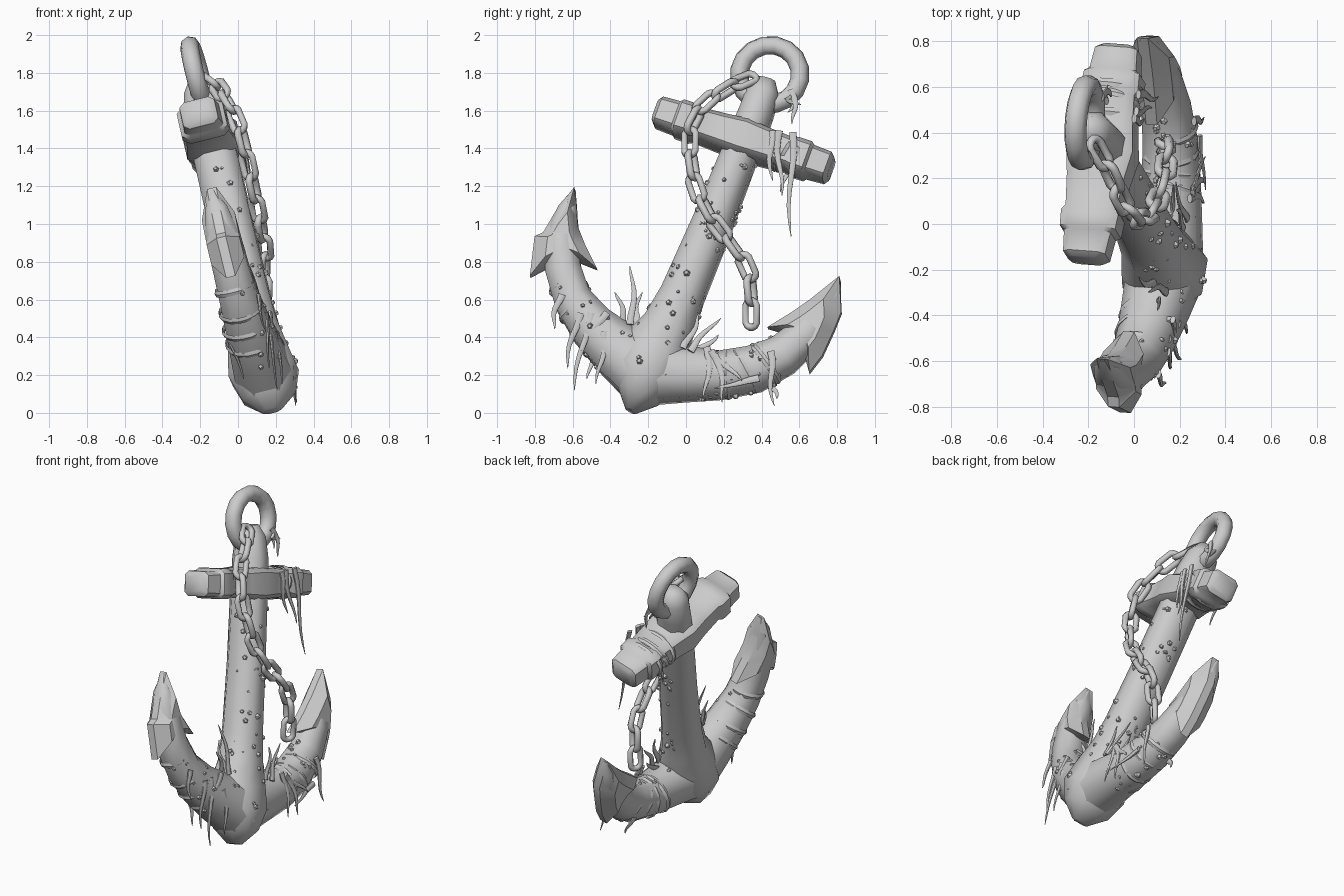
import bpy, bmesh, math, random
from mathutils import Vector, Matrix

if "Cube" in bpy.data.objects:
    bpy.data.objects.remove(bpy.data.objects["Cube"])

random.seed(4)
N = Vector((1, -0.074, 0.253)).normalized()   # normal of the leaning anchor plane


def P(y, z, w=0.0):
    return Vector((0.205 + 0.074 * y - 0.253 * z, y, z)) + N * w


def finish(name, bm, angle=35):
    bmesh.ops.recalc_face_normals(bm, faces=bm.faces)
    me = bpy.data.meshes.new(name)
    bm.to_mesh(me)
    bm.free()
    ob = bpy.data.objects.new(name, me)
    bpy.context.collection.objects.link(ob)
    bpy.ops.object.select_all(action='DESELECT')
    ob.select_set(True)
    bpy.context.view_layer.objects.active = ob
    bpy.ops.object.shade_smooth_by_angle(angle=math.radians(angle))
    return ob


def bridge(bm, rings, closed=False):
    n = len(rings[0])
    for i in range(len(rings) - (0 if closed else 1)):
        a, b = rings[i], rings[(i + 1) % len(rings)]
        for k in range(n):
            bm.faces.new((a[k], a[(k + 1) % n], b[(k + 1) % n], b[k]))
    if not closed:
        bm.faces.new(rings[0])
        bm.faces.new(rings[-1])


def sweep(bm, stations, c=0.45):
    """Stations (y, z, w, half width in plane, half thickness); chamfered box section."""
    pts = [P(*s[:3]) for s in stations]
    sec = [(1, -c), (1, c), (c, 1), (-c, 1), (-1, c), (-1, -c), (-c, -1), (c, -1)]
    rings = []
    for i, s in enumerate(stations):
        t = (pts[min(i + 1, len(pts) - 1)] - pts[max(i - 1, 0)]).normalized()
        side = N.cross(t).normalized()
        out = t.cross(side)
        rings.append([bm.verts.new(pts[i] + side * u * s[3] + out * v * s[4]) for u, v in sec])
    bridge(bm, rings)


def loop(bm, M, R, r, flat=1.0, stretch=0.0, seg=14, sides=6):
    """Torus in local xy, optionally stretched along x into a chain link."""
    rings = []
    for i in range(seg):
        a = 2 * math.pi * (i + .5) / seg
        ring = []
        for j in range(sides):
            b = 2 * math.pi * j / sides
            d = R + r * math.cos(b)
            x = d * math.cos(a) + math.copysign(stretch, math.cos(a))
            ring.append(bm.verts.new(M @ Vector((x, d * math.sin(a), r * flat * math.sin(b)))))
        rings.append(ring)
    bridge(bm, rings, True)


def frame(o, x, y, z):
    M = Matrix((x, y, z)).transposed().to_4x4()
    M.translation = o
    return M


# shank with pointed crown
shank = [(-.295, .012, 0, .03, .05), (-.255, .09, 0, .11, .14), (-.215, .21, 0, .18, .18),
         (-.16, .33, 0, .18, .155), (-.09, .46, 0, .135, .13), (-.02, .62, 0, .115, .12), (.14, 1.0, 0, .105, .115),
         (.29, 1.38, 0, .095, .115), (.37, 1.58, 0, .09, .11), (.41, 1.7, 0, .085, .09), (.43, 1.765, 0, .045, .05)]
bm = bmesh.new()
sweep(bm, shank)
finish("shank_and_crown", bm, 60)

# curved arms; the back one bends slightly out of the plane
arms = {
    "front": [(-.2, .2, 0, .17, .16), (-.36, .33, 0, .145, .14), (-.5, .46, 0, .12, .12), (-.6, .6, 0, .1, .105),
              (-.65, .76, 0, .095, .095), (-.66, .93, 0, .085, .09), (-.625, 1.08, 0, .05, .06), (-.592, 1.18, 0, .008, .01)],
    "back": [(-.2, .21, 0, .16, .155), (0, .205, 0, .14, .135), (.18, .2, -.005, .122, .12), (.36, .235, -.015, .12, .11),
             (.51, .31, -.025, .105, .1), (.63, .42, -.037, .095, .09), (.73, .55, -.05, .07, .075),
             (.78, .64, -.055, .04, .05), (.807, .72, -.06, .008, .01)]}
for k, st in arms.items():
    bm = bmesh.new()
    sweep(bm, st)
    finish(k + "_arm", bm, 60)

# barbed flukes
flukes = {
    "front": (0, [(-.59, 1.19), (-.57, .98), (-.53, .88), (-.47, .76), (-.57, .8), (-.65, .77), (-.73, .77),
                  (-.825, .72), (-.8, .93), (-.755, .95), (-.69, 1.06)]),
    "back": (-.045, [(.81, .73), (.66, .61), (.56, .54), (.43, .46), (.53, .43), (.58, .38), (.62, .33), (.65, .22),
                     (.72, .31), (.78, .44), (.82, .54)])}
for k, (bend, out) in flukes.items():
    bm = bmesh.new()
    cy = sum(p[0] for p in out) / len(out)
    cz = sum(p[1] for p in out) / len(out)
    rings = [[bm.verts.new(P(cy + (y - cy) * s, cz + (z - cz) * s, w + bend)) for y, z in out]
             for s, w in ((.5, -.09), (1, -.025), (1, .025), (.5, .09))]
    bridge(bm, rings)
    finish(k + "_fluke", bm)

# cross stock with stepped end collars, swelling around the shank
bm = bmesh.new()
prof = [(0, .055, .07), (.02, .076, .095), (.12, .08, .105), (.135, .092, .125), (.21, .092, .13),
        (.235, .082, .115), (.38, .09, .13), (.5, .1, .15)]
prof += [(1 - t, a, b) for t, a, b in prof[-2::-1]]
sweep(bm, [(-.16 + .93 * t, 1.595 - .305 * t, 0, a, b) for t, a, b in prof], .7)
finish("stock", bm, 40)

# top ring
up = (P(0, 1) - P(0, 0)).normalized()
bm = bmesh.new()
loop(bm, frame(P(.443, 1.79), N.cross(up), up, N), .162, .05, seg=16, sides=8)
finish("top_ring", bm, 60)

# chain: links laid evenly along a draped path, alternating a quarter turn
path = [Vector(p) for p in ((-.18, .36, 1.78), (-.11, .24, 1.73), (-.05, .1, 1.64), (.005, .025, 1.52), (.035, .02, 1.4),
                            (.08, .05, 1.2), (.11, .12, 1.05), (.14, .25, .88), (.14, .33, .76), (.135, .345, .62),
                            (.13, .345, .46))]
lens = [0]
for a, b in zip(path, path[1:]):
    lens.append(lens[-1] + (b - a).length)


def along(d):
    for i in range(len(path) - 1):
        if d <= lens[i + 1] or i == len(path) - 2:
            return path[i].lerp(path[i + 1], (d - lens[i]) / (lens[i + 1] - lens[i]))


bm = bmesh.new()
links = 13
step = lens[-1] / links
for i in range(links):
    o = along((i + .5) * step)
    t = (along((i + .9) * step) - along((i + .1) * step)).normalized()
    s = N.cross(t).normalized()
    q = Matrix.Rotation(math.radians(25 + 90 * (i % 2)), 3, t)
    loop(bm, frame(o, t, q @ s, q @ t.cross(s)), .035, .0195, stretch=.036, seg=12)
finish("chain", bm, 65)

# weed bands wrapped round arms and stock: (y, z, tangent y, tangent z, half width, half thickness)
bm = bmesh.new()
bands = [(-.43, .39, -.7, .65, .135, .13), (-.5, .46, -.7, .7, .125, .125), (-.57, .55, -.6, .8, .112, .115),
         (-.62, .66, -.4, .9, .102, .105), (.13, .2, 1, 0, .135, .13), (.22, .205, 1, .1, .128, .122),
         (.31, .225, 1, .2, .126, .118), (.42, .26, .9, .4, .12, .115), (.48, 1.385, .95, -.31, .1, .142),
         (.53, 1.37, .95, -.31, .1, .136), (.59, 1.35, .95, -.31, .1, .142)]
for y, z, ty, tz, a, b in bands:
    t = (P(ty, tz) - P(0, 0)).normalized()
    t = Matrix.Rotation(random.uniform(-.35, .35), 3, N) @ t
    loop(bm, frame(P(y, z, -.01), N.cross(t) * a, N * b, t), 1.0, .06, flat=.3, seg=16, sides=4)
finish("weed_bands", bm)

# loose weed strands: start (y, z, w), end (y, z, w)
strands = [((-.66, .6, .1), (-.7, .42, .1)), ((-.56, .5, .11), (-.63, .22, .07)), ((-.5, .5, .11), (-.59, .1, .08)),
           ((-.42, .5, .12), (-.56, .3, .11)), ((-.42, .4, .13), (-.46, .13, .1)), ((-.5, .42, -.11), (-.52, .2, -.09)),
           ((-.28, .45, .08), (-.28, .76, .07)), ((-.32, .45, .05), (-.36, .62, .08)), ((-.27, .45, .02), (-.24, .64, 0)),
           ((.02, .3, .1), (.18, .48, .09)), ((.04, .3, .05), (.18, .4, .05)), ((0, .32, .1), (.08, .5, .1)),
           ((.13, .32, .12), (.11, .05, .11)), ((.17, .28, .12), (.21, .03, .1)), ((.45, .3, .1), (.47, .02, .08)),
           ((.4, .16, .1), (.16, .1, .12)), ((.42, .2, -.1), (.48, .1, -.11)), ((.14, .3, .12), (.3, .14, .12)),
           ((.46, 1.46, .13), (.46, 1.2, .12)), ((.5, 1.46, .14), (.51, 1.12, .12)), ((.57, 1.45, .14), (.56, .91, .1)),
           ((.56, 1.42, -.12), (.5, 1.2, -.12)), ((.57, 1.7, .05), (.575, 1.52, .04)), ((.6, 1.7, 0), (.54, 1.58, .04)),
           ((.53, 1.66, .05), (.6, 1.62, .05))]
bm = bmesh.new()
for a, b in strands:
    a, b = Vector(a), Vector(b)
    ph, st = random.uniform(0, 6), []
    for i in range(8):
        u = i / 7
        p = a.lerp(b, u) + Vector((math.sin(ph + 6 * u) * .012, 0, math.sin(ph + 4 * u) * .006))
        f = (1 - u) ** .6 + .08
        st.append((p.x, p.y, p.z, .018 * f, .009 * f + .001))
    sweep(bm, st, .4)
finish("weed_strands", bm)

# barnacles crusting the shank, crown and arms
bm = bmesh.new()
spots = shank[2:8], arms["front"][:5], arms["back"][1:5]
for st, count in zip(spots, (75, 24, 24)):
    for _ in range(count):
        i = random.randrange(len(st) - 1)
        u, ang = random.random(), random.uniform(-.35, 3.5)
        y, z, w, a, b = (st[i][k] * (1 - u) + st[i + 1][k] * u for k in range(5))
        t = (P(*st[i + 1][:3]) - P(*st[i][:3])).normalized()
        side = N.cross(t).normalized()
        d = side * math.cos(ang) + N * math.sin(ang)
        o = P(y, z, w) + side * a * .95 * math.cos(ang) + N * b * .95 * math.sin(ang)
        r = random.uniform(.018, .036)
        M = Matrix.Translation(o) @ d.to_track_quat('Z', 'Y').to_matrix().to_4x4()
        bmesh.ops.create_cone(bm, cap_ends=True, segments=5, radius1=r, radius2=r * .3, depth=r * 1.4, matrix=M)
finish("barnacles", bm)
